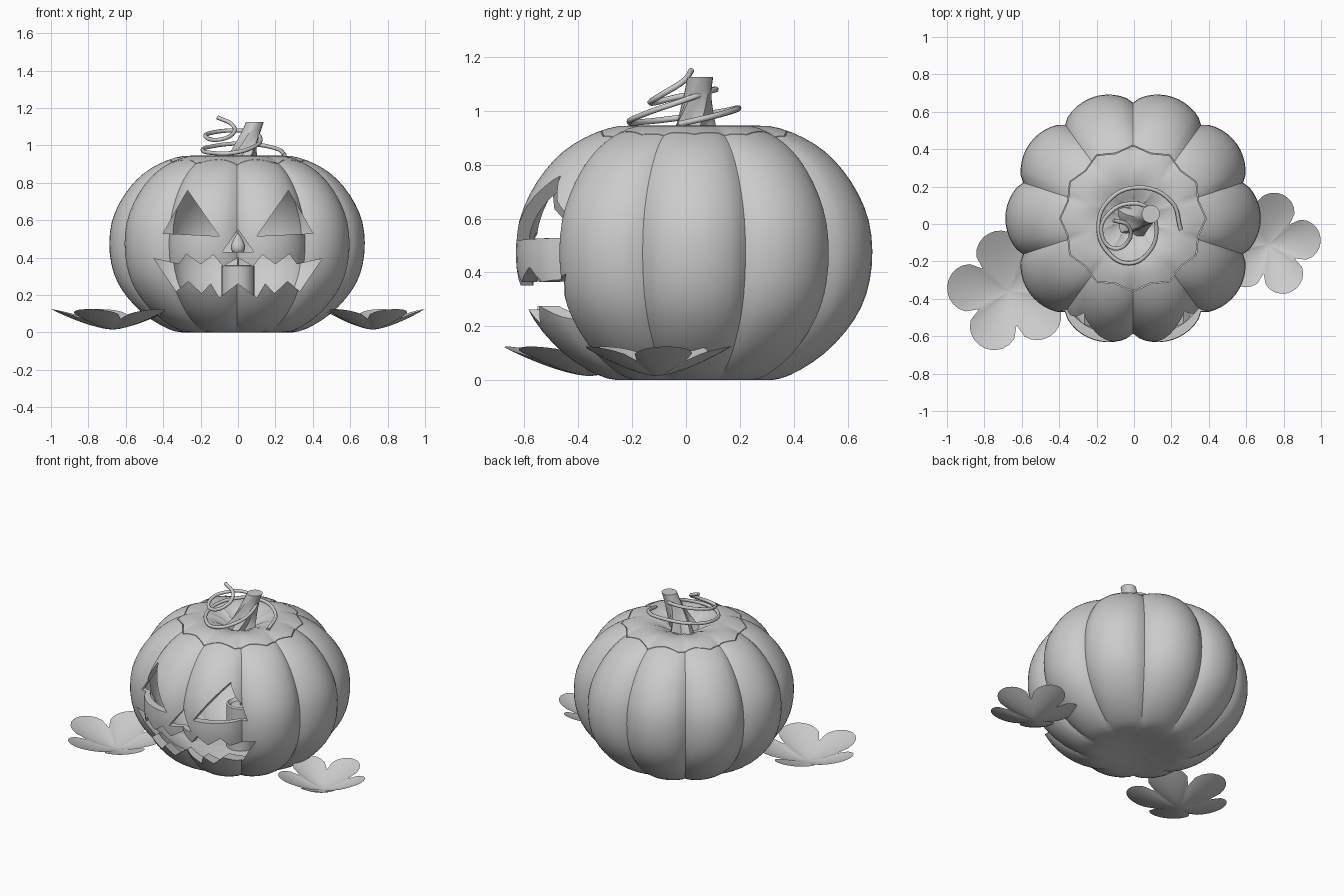
import bpy, bmesh, math
from mathutils import Vector

if "Cube" in bpy.data.objects:
    bpy.data.objects.remove(bpy.data.objects["Cube"])

CX, CY = -0.005, 0.03  # pumpkin axis


def make(name, verts, faces, smooth=None):
    me = bpy.data.meshes.new(name)
    me.from_pydata(verts, [], faces)
    bm = bmesh.new()
    bm.from_mesh(me)
    bmesh.ops.recalc_face_normals(bm, faces=bm.faces)
    bm.to_mesh(me)
    bm.free()
    ob = bpy.data.objects.new(name, me)
    bpy.context.collection.objects.link(ob)
    if smooth:
        shade(ob, smooth)
    return ob


def shade(ob, angle):
    bpy.ops.object.select_all(action='DESELECT')
    ob.select_set(True)
    bpy.context.view_layer.objects.active = ob
    bpy.ops.object.shade_smooth_by_angle(angle=math.radians(angle))


def stack(rings, closed=True):
    """Faces joining equal rings of points, with capped ends."""
    n = len(rings[0])
    verts = [p for r in rings for p in r]
    faces = [(i * n + j, i * n + (j + 1) % n, (i + 1) * n + (j + 1) % n, (i + 1) * n + j)
             for i in range(len(rings) - 1) for j in range(n)]
    if closed:
        faces += [tuple(range(n)), tuple(range(len(verts) - n, len(verts)))]
    return verts, faces


def refine(pts, k=2):
    """Catmull-Rom refinement of a 2D profile."""
    P = [Vector(p) for p in pts]
    out = []
    for i in range(len(P) - 1):
        a, b, c, d = P[max(i - 1, 0)], P[i], P[i + 1], P[min(i + 2, len(P) - 1)]
        for s in range(k):
            t = s / k
            out.append(0.5 * (2 * b + (c - a) * t + (2 * a - 5 * b + 4 * c - d) * t * t
                              + (3 * b - a - 3 * c + d) * t ** 3))
    return out + [P[-1]]


# Pumpkin body: ten lobes swept round a profile
PROFILE = refine([(.012, .875), (.08, .885), (.16, .925), (.25, .945), (.33, .935), (.42, .90),
                  (.50, .85), (.57, .78), (.63, .69), (.67, .59), (.683, .48), (.673, .37),
                  (.64, .27), (.58, .18), (.50, .10), (.41, .04), (.33, .006), (.25, 0),
                  (.12, .015), (.012, .02)])


def lobed(name, sr, sz, depth):
    rings = []
    for r, z in PROFILE:
        ring = []
        for j in range(120):
            a = math.tau * j / 120
            k = sr * r * (1 - depth * (1 - abs(math.cos(5 * a)) ** 0.7))
            ring.append((CX + k * math.cos(a), CY + k * math.sin(a), .48 + sz * (z - .48)))
        rings.append(ring)
    return make(name, *stack(rings))


def prism(name, pts):
    return make(name, *stack([[(x, y, z) for x, z in pts] for y in (-1, -.22)]))


pumpkin = lobed("pumpkin_shell", 1, 1, .095)
cutters = [lobed("hollow", .925, .89, .07)]

# Carved face
for s in (-1, 1):
    cutters.append(prism("eye_cut", [(s * .27, .76), (s * .40, .53), (s * .10, .515)]))
cutters.append(prism("nose_cut", [(0, .55), (-.085, .43), (.085, .43)]))
upper = [(.45, .395), (.315, .365), (.275, .42), (.20, .365), (.13, .415), (.08, .352)]
lower = [(.33, .22), (.265, .275), (.195, .21), (.145, .262), (.10, .187)]
mouth = (upper + [(0, .40)] + [(-x, z) for x, z in reversed(upper)]
         + [(-x, z) for x, z in lower] + [(0, .262)] + list(reversed(lower)))
cutters.append(prism("mouth_cut", mouth))

# Thin zigzag line of the lid
N = 24
lid = []
for w, z in ((.002, .75), (.002, 1.1), (-.002, 1.1), (-.002, .75)):
    lid.append([(CX + (.375 + .015 * (-1) ** j + w) * math.cos(math.tau * j / N),
                 CY + (.375 + .015 * (-1) ** j + w) * math.sin(math.tau * j / N), z)
                for j in range(N)])
cutters.append(make("lid_cut", *stack(lid + [lid[0]], False)))
bm = bmesh.new()
bm.from_mesh(cutters[-1].data)
bmesh.ops.remove_doubles(bm, verts=bm.verts, dist=1e-5)
bmesh.ops.recalc_face_normals(bm, faces=bm.faces)
bm.to_mesh(cutters[-1].data)
bm.free()

bpy.context.view_layer.objects.active = pumpkin
for c in cutters:
    c.hide_render = True
    m = pumpkin.modifiers.new("cut", 'BOOLEAN')
    m.operation, m.solver, m.object = 'DIFFERENCE', 'EXACT', c
    bpy.ops.object.modifier_apply(modifier=m.name)
    bpy.data.objects.remove(c)
shade(pumpkin, 35)

# Stem: ridged base twisting to a round tip
rings = []
for i in range(9):
    t = i / 8
    r = .048 + .045 * (1 - t) ** 2
    ring = []
    for j in range(20):
        a = math.tau * j / 20
        k = r * (1 + .22 * (1 - t) * math.cos(5 * a))
        ring.append((-.005 + .095 * t + k * math.cos(a + t), .02 + .033 * t + k * math.sin(a + t),
                     .87 + .255 * t))
    rings.append(ring)
make("stem", *stack(rings), 30)

# Curling tendril
path = [(.25, -.03, .95), (.20, .12, .985), (.02, .195, 1.01), (-.14, .12, .995),
        (-.19, -.02, .975), (-.14, -.15, .96), (-.03, -.21, .96), (.08, -.15, .99),
        (.12, -.02, 1.035), (.08, .08, 1.07), (-.02, .11, 1.08), (-.13, .06, 1.07),
        (-.175, -.04, 1.05), (-.11, -.13, 1.03), (-.03, -.09, 1.06), (-.03, -.01, 1.11),
        (-.11, .02, 1.15)]
cu = bpy.data.curves.new("tendril", 'CURVE')
cu.dimensions = '3D'
cu.bevel_depth, cu.bevel_resolution, cu.resolution_u, cu.use_fill_caps = .011, 2, 6, True
sp = cu.splines.new('BEZIER')
sp.bezier_points.add(len(path) - 1)
for bp, p in zip(sp.bezier_points, path):
    bp.co = p
    bp.handle_left_type = bp.handle_right_type = 'AUTO'
bpy.context.collection.objects.link(bpy.data.objects.new("tendril", cu))


# Candle and flame inside
def turned(name, prof, n=24):
    make(name, *stack([[(r * math.cos(math.tau * j / n), CY + r * math.sin(math.tau * j / n), z)
                        for j in range(n)] for r, z in prof]), 40)


turned("candle", [(.088, .05), (.088, .355), (.078, .362), (.06, .345)])
turned("wick", [(.006, .34), (.006, .43)], 8)
turned("flame", refine([(.003, .41), (.03, .43), (.038, .46), (.025, .495), (.003, .53)]), 16)


# Five-lobed cupped leaves
def leaf(name, cx, cy, R, turn):
    n, rings = 60, []
    for i in range(9):
        t = max(i / 8, .01)
        ring = []
        for j in range(n):
            a = math.tau * j / n
            c = abs(math.cos(2.5 * a))
            r = t * R * (.56 + .44 * c ** .55)
            z = .015 + .11 * (r / R) ** 1.5 + .012 * t * (1 - c)
            b = a + math.radians(turn)
            ring.append((cx + r * math.cos(b), cy + r * math.sin(b), z))
        rings.append(ring)
    v, f = stack(rings, False)
    ob = make(name, v, f + [tuple(reversed(range(n)))], 40)


leaf("left_leaf", -.67, -.36, .33, 175)
leaf("right_leaf", .72, -.11, .28, 8)
